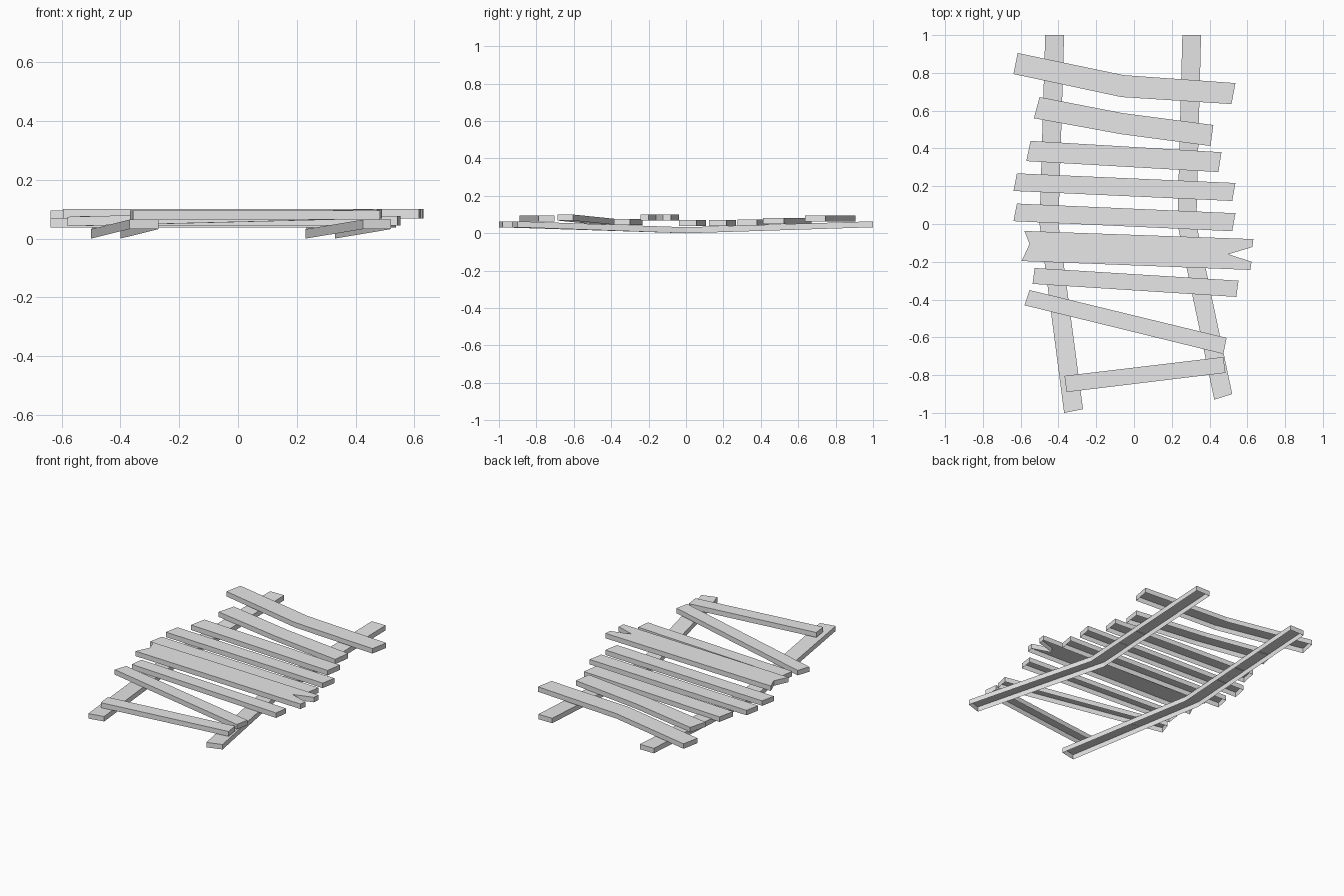
import bpy
import bmesh

cube = bpy.data.objects.get("Cube")
if cube:
    bpy.data.objects.remove(cube, do_unlink=True)

THICK = 0.032

grey = bpy.data.materials.new("grey_wood")
grey.use_nodes = True
colour = (0.8, 0.8, 0.8, 1)
grey.diffuse_color = colour
grey.node_tree.nodes["Principled BSDF"].inputs["Base Color"].default_value = colour


def board(name, left, right, heights):
    """Board with an open underside, travelling along its left and right edges.
    heights holds the underside height at each point along an edge."""
    if not isinstance(heights, (list, tuple)):
        heights = [heights] * max(len(left), len(right))
    bm = bmesh.new()

    def edge(points):
        low = [bm.verts.new((x, y, z)) for (x, y), z in zip(points, heights)]
        high = [bm.verts.new((x, y, z + THICK)) for (x, y), z in zip(points, heights)]
        return low, high

    left_low, left_high = edge(left)
    right_low, right_high = edge(right)
    low = right_low + left_low[::-1]
    high = right_high + left_high[::-1]

    # Side walls
    for i in range(len(low)):
        j = (i + 1) % len(low)
        bm.faces.new((low[i], low[j], high[j], high[i]))
    # Top, in one quad per section, or as one face where the ends are notched
    if len(left) == len(right):
        for i in range(len(left) - 1):
            bm.faces.new((right_high[i], right_high[i + 1],
                          left_high[i + 1], left_high[i]))
    else:
        bm.faces.new(high)

    mesh = bpy.data.meshes.new(name)
    bm.to_mesh(mesh)
    bm.free()
    mesh.materials.append(grey)
    obj = bpy.data.objects.new(name, mesh)
    bpy.context.collection.objects.link(obj)
    return obj


# Two long bent rails that sag in the middle
sag = [0.032, 0.0, 0.032]
board("right_rail",
      [(-0.37, -1.0), (-0.50, 0.0), (-0.47, 1.0)],
      [(-0.27, -0.98), (-0.40, 0.0), (-0.37, 1.0)], sag)
board("left_rail",
      [(0.425, -0.93), (0.23, 0.0), (0.256, 1.0)],
      [(0.52, -0.90), (0.33, 0.0), (0.355, 1.0)], sag)

# Kinked planks at the back
board("kinked_plank_back",
      [(-0.616, 0.905), (-0.055, 0.788), (0.537, 0.746)],
      [(-0.638, 0.794), (-0.066, 0.672), (0.516, 0.635)], 0.064)
board("kinked_plank_front",
      [(-0.50, 0.672), (-0.06, 0.587), (0.42, 0.524)],
      [(-0.53, 0.56), (-0.07, 0.476), (0.405, 0.413)], 0.05)

# Straight planks across the middle
board("plank_back",
      [(-0.548, 0.44), (0.463, 0.38)],
      [(-0.57, 0.333), (0.447, 0.275)], 0.042)
for name, y in (("plank_middle_back", 0.0), ("plank_middle_front", -0.16)):
    board(name,
          [(-0.62, 0.268 + y), (0.537, 0.217 + y)],
          [(-0.638, 0.175 + y), (0.52, 0.122 + y)], 0.038)
board("plank_front",
      [(-0.526, -0.233), (0.553, -0.30)],
      [(-0.537, -0.317), (0.542, -0.386)], 0.045)

# Wide plank with broken, notched ends
board("broken_plank",
      [(-0.553, -0.106), (-0.58, -0.037), (0.632, -0.08)],
      [(-0.595, -0.196), (0.616, -0.243), (0.622, -0.20),
       (0.50, -0.16), (0.627, -0.122)], 0.068)

# Loose slanted planks at the front
board("slanted_plank",
      [(-0.553, -0.35), (0.49, -0.603)],
      [(-0.58, -0.43), (0.473, -0.688)], [0.042, 0.068])
board("end_plank",
      [(-0.368, -0.804), (0.473, -0.704)],
      [(-0.357, -0.89), (0.484, -0.788)], 0.064)
